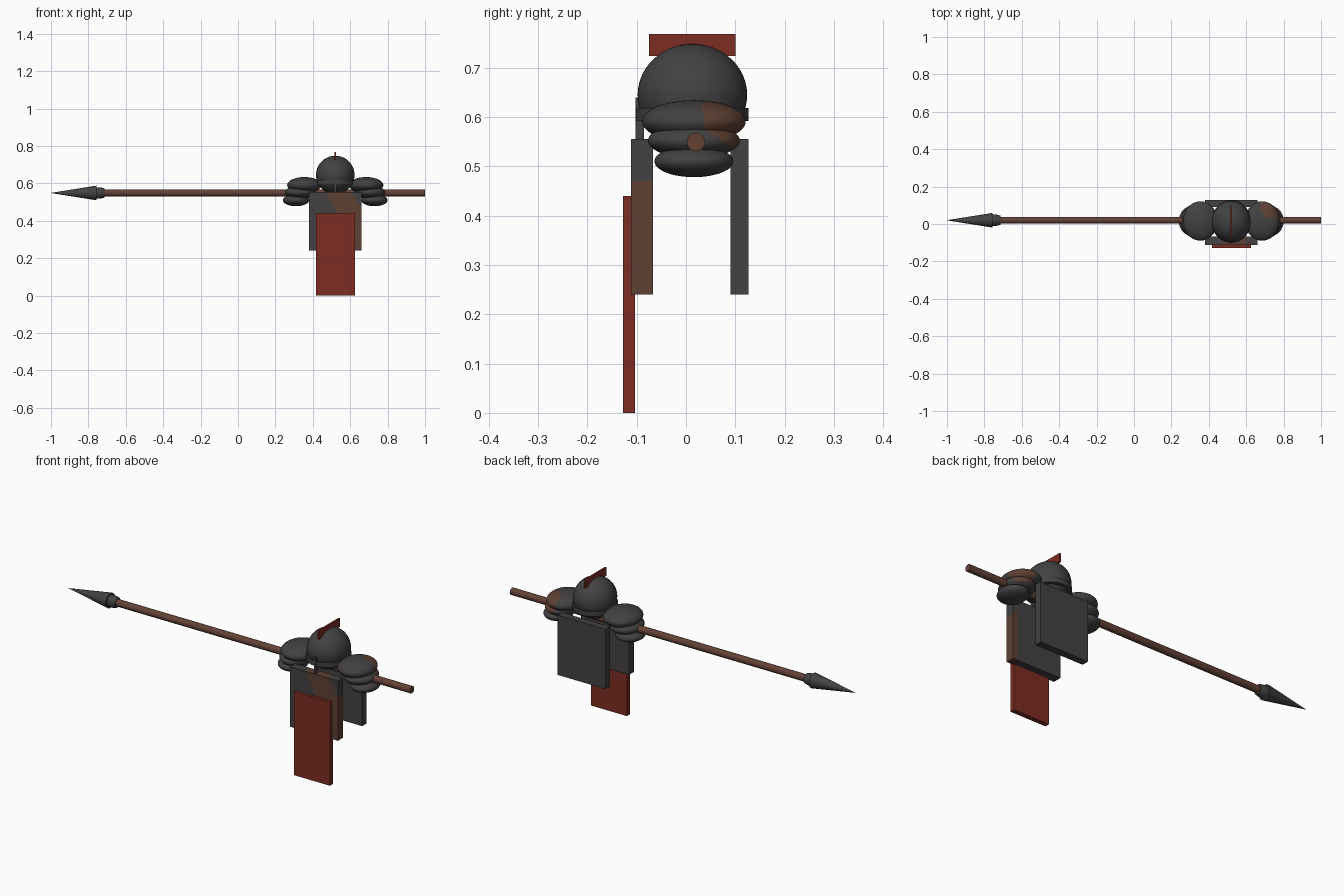
import bpy, bmesh, math
from mathutils import Vector

cube = bpy.data.objects.get("Cube")
if cube:
    bpy.data.objects.remove(cube, do_unlink=True)

CX = 0.52  # centre line of the armour


def material(name, rgb):
    m = bpy.data.materials.new(name)
    m.use_nodes = True
    m.diffuse_color = (*rgb, 1)
    m.node_tree.nodes["Principled BSDF"].inputs["Base Color"].default_value = (*rgb, 1)
    return m


STEEL = material("dark steel", (0.056, 0.053, 0.053))
RUST = material("rust", (0.112, 0.052, 0.033))
WOOD = material("brown wood", (0.125, 0.053, 0.036))
CLOTH = material("red cloth", (0.2, 0.025, 0.016))


def finish(name, bm, mats, smooth=False):
    bmesh.ops.recalc_face_normals(bm, faces=bm.faces)
    me = bpy.data.meshes.new(name)
    bm.to_mesh(me)
    bm.free()
    ob = bpy.data.objects.new(name, me)
    bpy.context.collection.objects.link(ob)
    for m in mats:
        me.materials.append(m)
    if smooth:
        bpy.ops.object.select_all(action='DESELECT')
        ob.select_set(True)
        bpy.context.view_layer.objects.active = ob
        bpy.ops.object.shade_smooth_by_angle(angle=math.radians(35))
    return ob


def box_mesh(lo, hi):
    bm = bmesh.new()
    bmesh.ops.create_cube(bm, size=1)
    for v in bm.verts:
        v.co = Vector([(a + b) / 2 + c * (b - a) for a, b, c in zip(lo, hi, v.co)])
    return bm


def box(name, lo, hi, mat):
    return finish(name, box_mesh(lo, hi), [mat])


def ellipsoid_mesh(centre, radii, segments=48, rings=24):
    bm = bmesh.new()
    bmesh.ops.create_uvsphere(bm, u_segments=segments, v_segments=rings, radius=1)
    for v in bm.verts:
        v.co = Vector([c + r * p for c, r, p in zip(centre, radii, v.co)])
    return bm


def lathe_x(name, profile, y, z, mat, sides=16):
    """Revolve (x, radius) points around a line parallel to x."""
    bm = bmesh.new()
    rings = []
    for x, r in profile:
        rings.append([bm.verts.new((x, y + r * math.cos(a), z + r * math.sin(a)))
                      for a in [math.tau * i / sides for i in range(sides)]])
    for a, b in zip(rings, rings[1:]):
        for i in range(sides):
            j = (i + 1) % sides
            bm.faces.new((a[i], a[j], b[j], b[i]))
    bm.faces.new(rings[0])
    bm.faces.new(rings[-1])
    return finish(name, bm, [mat], True)


# Helmet: dome, brow band, nose guard and crest
finish("helmet_dome", ellipsoid_mesh((CX, 0.013, 0.645), (0.103, 0.111, 0.103)), [STEEL], True)
bm = bmesh.new()
bmesh.ops.create_cone(bm, cap_ends=True, segments=48, radius1=1, radius2=1, depth=1)
for v in bm.verts:
    v.co = Vector((CX + 0.105 * v.co.x, 0.013 + 0.114 * v.co.y, 0.605 + 0.026 * v.co.z))
finish("helmet_band", bm, [STEEL], True)
box("nose_guard", (CX - 0.007, -0.102, 0.55), (CX + 0.007, -0.085, 0.64), STEEL)
box("helmet_crest", (CX - 0.005, -0.075, 0.724), (CX + 0.005, 0.1, 0.768), CLOTH)

# Breastplate with a diagonal rust patch
bm = box_mesh((0.38, -0.112, 0.24), (0.66, -0.067, 0.555))
lower = (Vector((0.47, 0, 0.555)), Vector((1, 0, 0.56)))
upper = (Vector((0.60, 0, 0.555)), Vector((0.085, 0, 0.06)))
edge = (Vector((0.635, 0, 0)), Vector((1, 0, 0)))
for co, no in (lower, upper, edge):
    bmesh.ops.bisect_plane(bm, geom=bm.verts[:] + bm.edges[:] + bm.faces[:],
                           plane_co=co, plane_no=no)
bm.normal_update()
for f in bm.faces:
    c = f.calc_center_median()
    inside = (c - lower[0]).dot(lower[1]) > 0 and (c - upper[0]).dot(upper[1]) < 0
    back_ok = f.normal.y < 0.5 or c.x > 0.635
    low_strip = c.x > 0.635 and c.z < 0.4
    f.material_index = int((inside and back_ok) or low_strip)
finish("breastplate", bm, [STEEL, RUST])

# Back plate and hanging cloth
box("back_plate", (0.38, 0.09, 0.24), (0.66, 0.127, 0.555), STEEL)
box("front_cloth", (0.417, -0.128, 0), (0.625, -0.103, 0.44), CLOTH)

# Layered shoulder guards: offset from centre, height, radii
LAYERS = [(0.165, 0.591, (0.092, 0.105, 0.043)),
          (0.187, 0.552, (0.080, 0.093, 0.036)),
          (0.210, 0.510, (0.070, 0.080, 0.032))]
RUST_SPOT = Vector((0.735, 0.085, 0.60))
for side, label in ((1, "left"), (-1, "right")):
    for n, (dx, z, radii) in enumerate(LAYERS, 1):
        bm = ellipsoid_mesh((CX + side * dx, 0.016, z), radii, 64, 32)
        for f in bm.faces:
            near = (f.calc_center_median() - RUST_SPOT).length < 0.062
            f.material_index = int(near)
        finish(f"{label}_shoulder_plate_{n}", bm, [STEEL, RUST], True)

# Spear lying along x
lathe_x("spear_shaft", [(-0.74, 0.0185), (1.0, 0.0185)], 0.02, 0.549, WOOD)
lathe_x("spear_socket", [(-0.765, 0.030), (-0.735, 0.030), (-0.715, 0.025)], 0.02, 0.549, STEEL)
lathe_x("spear_head", [(-1.0, 0.0005), (-0.757, 0.039)], 0.02, 0.549, STEEL)
